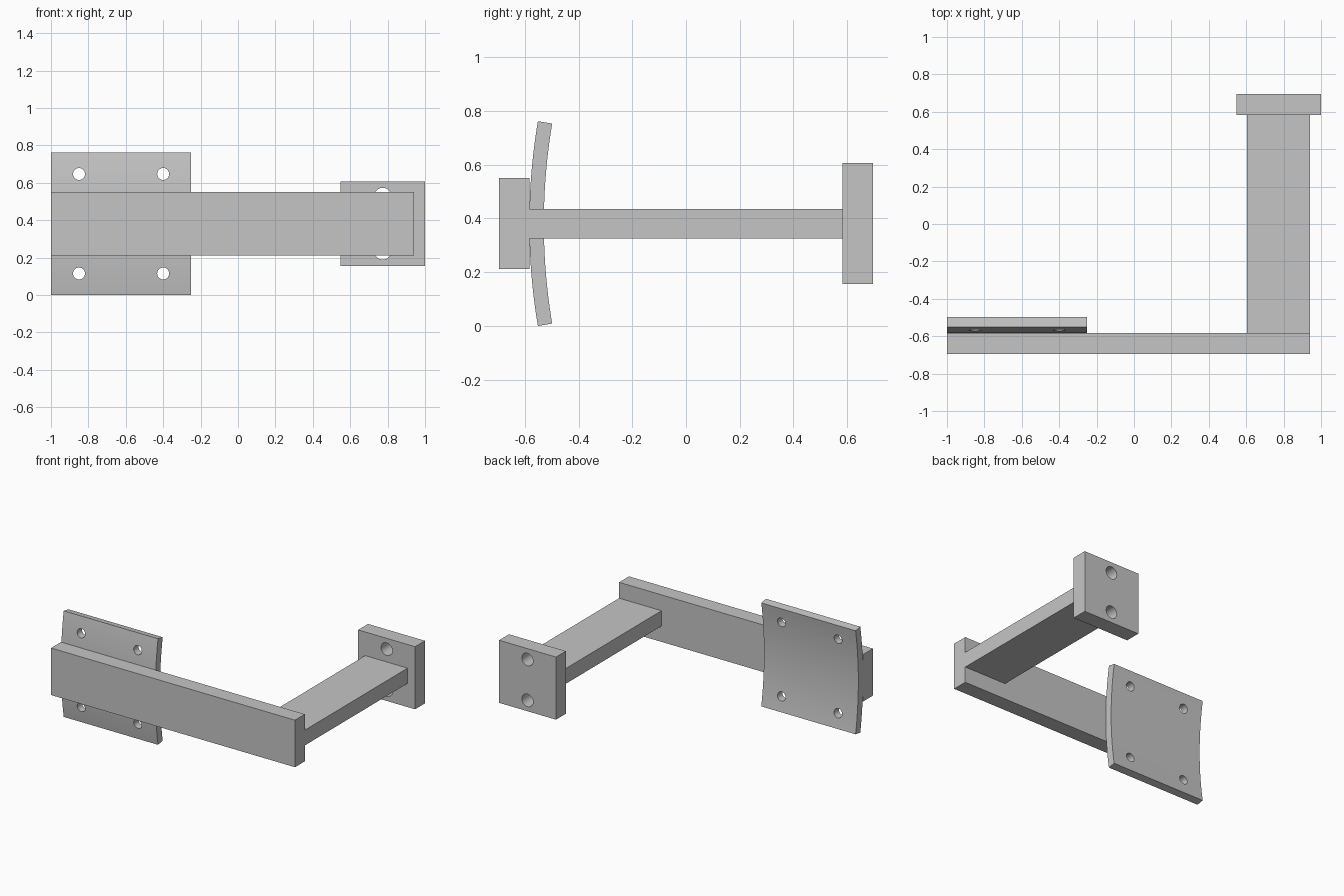
import bpy
import bmesh
from math import sin, cos, asin, radians
from mathutils import Matrix

default = bpy.data.objects.get("Cube")
if default:
    bpy.data.objects.remove(default, do_unlink=True)

grey = bpy.data.materials.new("plain grey")
grey.use_nodes = True
GREY = (0.56, 0.56, 0.56, 1)
grey.diffuse_color = GREY
grey.node_tree.nodes["Principled BSDF"].inputs["Base Color"].default_value = GREY

MID_Z = 0.381       # height of the shared centre line
BAR_BACK = -0.583   # plane where the arm and curved plate meet the bar


def finish(name, bm):
    bmesh.ops.recalc_face_normals(bm, faces=bm.faces)
    mesh = bpy.data.meshes.new(name)
    bm.to_mesh(mesh)
    bm.free()
    mesh.materials.append(grey)
    obj = bpy.data.objects.new(name, mesh)
    bpy.context.collection.objects.link(obj)
    return obj


def box(name, x, y, half_height):
    bm = bmesh.new()
    size = Matrix.Diagonal((x[1] - x[0], y[1] - y[0], 2 * half_height, 1))
    place = Matrix.Translation((sum(x) / 2, sum(y) / 2, MID_Z))
    bmesh.ops.create_cube(bm, size=1, matrix=place @ size)
    return finish(name, bm)


def drill(obj, centres, y, radius):
    """Cut round holes through obj along y at the given (x, z) centres."""
    bm = bmesh.new()
    for x, z in centres:
        bmesh.ops.create_cone(
            bm, cap_ends=True, segments=32, radius1=radius, radius2=radius, depth=0.4,
            matrix=Matrix.Translation((x, y, z)) @ Matrix.Rotation(radians(90), 4, "X"))
    cutter = finish("hole_cutter", bm)
    cutter.hide_render = True
    mod = obj.modifiers.new("holes", "BOOLEAN")
    mod.operation = "DIFFERENCE"
    mod.solver = "EXACT"
    mod.object = cutter
    select(obj)
    bpy.ops.object.modifier_apply(modifier=mod.name)
    bpy.data.objects.remove(cutter, do_unlink=True)
    bpy.ops.object.shade_smooth_by_angle(angle=radians(30))


def select(obj):
    bpy.ops.object.select_all(action="DESELECT")
    obj.select_set(True)
    bpy.context.view_layer.objects.active = obj


def curved_plate(name, x, radius, thickness, half_height, steps=24):
    """Arc section in the yz plane, extruded along x; hollow side to the back."""
    sweep = asin(half_height / radius)
    angles = [sweep * (2 * i / steps - 1) for i in range(steps + 1)]
    inner = radius - thickness
    section = [(radius, a) for a in angles] + [(inner, a) for a in reversed(angles)]
    bm = bmesh.new()
    verts = [bm.verts.new((x[0], BAR_BACK + radius - r * cos(a), MID_Z + r * sin(a)))
             for r, a in section]
    face = bm.faces.new(verts)
    side = bmesh.ops.extrude_face_region(bm, geom=[face])["geom"]
    bmesh.ops.translate(bm, vec=(x[1] - x[0], 0, 0),
                        verts=[v for v in side if isinstance(v, bmesh.types.BMVert)])
    return finish(name, bm)


# Long front bar and the flat arm running back from its left end
box("front_bar", (-1, 0.94), (-0.695, BAR_BACK), 0.169)
box("arm", (0.603, 0.94), (BAR_BACK, 0.583), 0.055)

# Rear mounting block with two bolt holes
block = box("mounting_block", (0.547, 1), (0.583, 0.695), 0.225)
drill(block, [(0.774, MID_Z + s * 0.147) for s in (-1, 1)], 0.64, 0.045)

# Curved clamp plate behind the bar with four bolt holes
plate = curved_plate("curved_plate", (-1, -0.25), 2.3, 0.054, MID_Z)
drill(plate, [(x, MID_Z + s * 0.266) for x in (-0.85, -0.4) for s in (-1, 1)],
      -0.54, 0.032)
